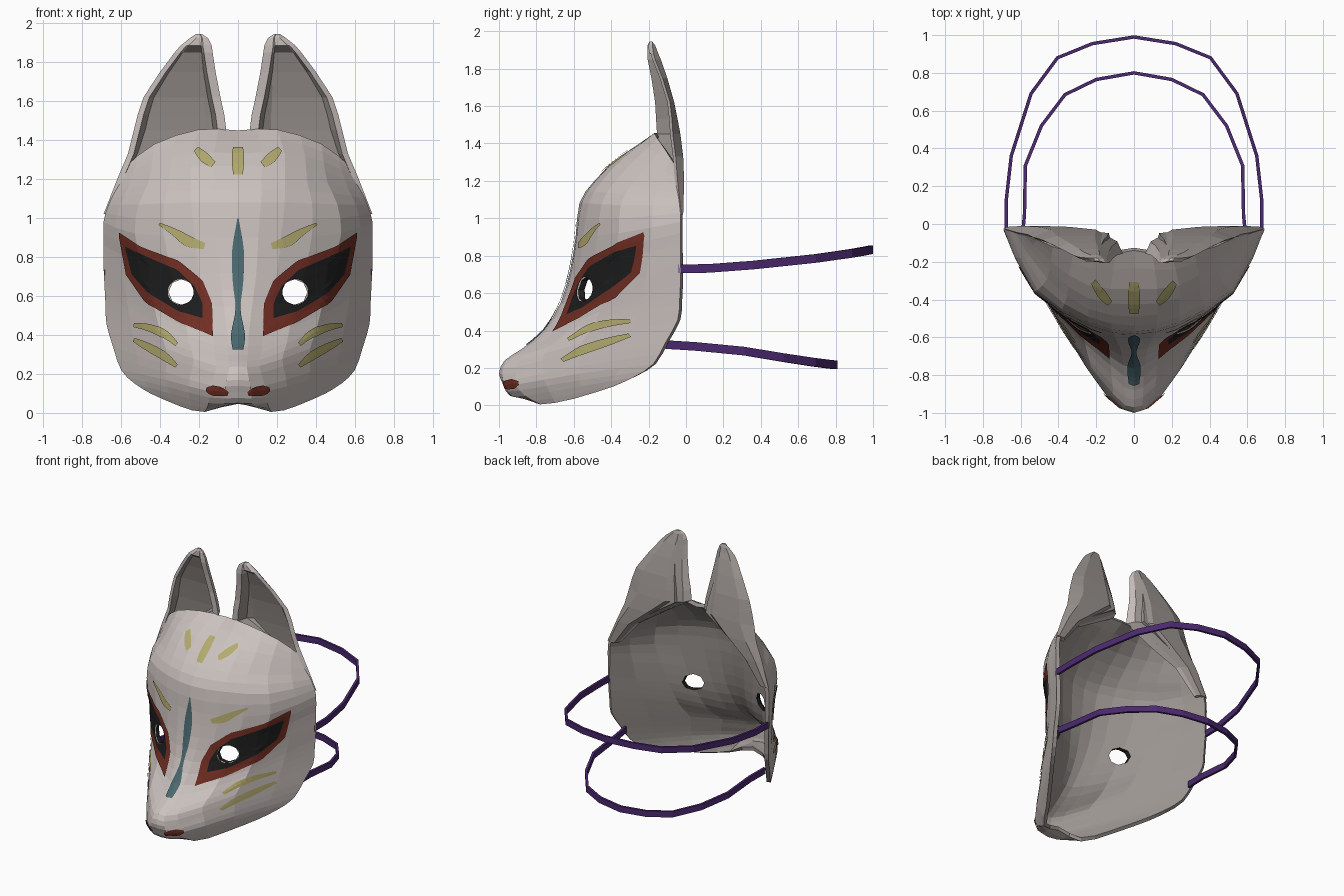
import bpy, bmesh, math
from mathutils import Vector
from mathutils.bvhtree import BVHTree

if "Cube" in bpy.data.objects:
    bpy.data.objects.remove(bpy.data.objects["Cube"])


def material(name, r, g, b):
    mat = bpy.data.materials.new(name)
    mat.use_nodes = True
    mat.diffuse_color = (r, g, b, 1)
    shader = next(n for n in mat.node_tree.nodes if n.type == 'BSDF_PRINCIPLED')
    shader.inputs["Base Color"].default_value = (r, g, b, 1)
    shader.inputs["Roughness"].default_value = 0.8
    return mat


white = material("chalk white", .60, .54, .52)
grey = material("bare grey", .33, .30, .285)
red = material("rust red", .17, .028, .017)
black = material("soot black", .013, .013, .013)
teal = material("dusty teal", .07, .14, .16)
gold = material("pale gold", .46, .41, .16)
purple = material("cord purple", .07, .022, .16)


def make_object(name, bm, *mats):
    mesh = bpy.data.meshes.new(name)
    bm.to_mesh(mesh)
    bm.free()
    for mat in mats:
        mesh.materials.append(mat)
    obj = bpy.data.objects.new(name, mesh)
    bpy.context.collection.objects.link(obj)
    return obj


def refine(points, steps):
    """Pass a smooth curve through the points."""
    result = []
    last = len(points) - 1
    for i in range(last):
        a, b = points[max(i - 1, 0)], points[i]
        c, d = points[i + 1], points[min(i + 2, last)]
        for k in range(steps):
            t = k / steps
            result.append(b + (c - a) * t / 2 + (a * 2 - b * 5 + c * 4 - d) * t * t / 2
                          + (b * 3 - a - c * 3 + d) * t ** 3 / 2)
    return result + [points[-1]]


def skin(bm, rows, closed=False):
    """Join rows of points with quads."""
    grid = [[bm.verts.new(p) for p in row] for row in rows]
    for low, high in zip(grid, grid[1:]):
        n = len(low)
        for i in range(n if closed else n - 1):
            j = (i + 1) % n
            bm.faces.new((low[i], low[j], high[j], high[i]))
    return grid


# Mask profiles from chin to crown: ridge, muzzle edge, cheek and rim
ridge = [(0, -.82, .05), (0, -.94, .05), (0, -.975, .11), (0, -1, .17), (0, -.97, .24),
         (0, -.88, .3), (0, -.76, .4), (0, -.67, .55), (0, -.62, .72), (0, -.59, .9),
         (0, -.57, 1.08), (0, -.49, 1.2), (0, -.345, 1.335), (0, -.14, 1.45)]
muzzle = [(.17, -.78, .005), (.15, -.86, .05), (.145, -.91, .11), (.13, -.91, .17), (.11, -.9, .24),
          (.12, -.8, .31), (.13, -.7, .4), (.16, -.62, .55), (.2, -.575, .72), (.22, -.55, .9),
          (.24, -.52, 1.08), (.24, -.45, 1.2), (.24, -.325, 1.33), (.2, -.17, 1.455)]
cheek = [(.3, -.6, .035), (.35, -.57, .1), (.37, -.57, .17), (.37, -.57, .25), (.37, -.56, .33),
         (.4, -.5, .42), (.42, -.46, .5), (.45, -.42, .62), (.49, -.385, .77), (.53, -.36, .92),
         (.51, -.35, 1.07), (.46, -.29, 1.18), (.44, -.2, 1.29), (.43, -.12, 1.38)]
rim = [(.45, -.39, .1), (.53, -.28, .15), (.6, -.175, .22), (.64, -.11, .335), (.675, -.045, .455),
       (.68, -.035, .55), (.685, -.03, .65), (.69, -.03, .75), (.69, -.03, .86), (.69, -.03, .98),
       (.665, -.03, 1.07), (.64, -.035, 1.13), (.6, -.04, 1.21), (.57, -.05, 1.27)]


def flip(points):
    return [(-x, y, z) for x, y, z in points]


columns = [flip(rim), flip(cheek), flip(muzzle), ridge, muzzle, cheek, rim]
columns = [refine([Vector(p) for p in col], 2) for col in columns]
mask_rows = [refine(list(row), 2) for row in zip(*columns)]
bm = bmesh.new()
skin(bm, mask_rows)
bm.normal_update()
surface = BVHTree.FromBMesh(bm)
mask = make_object("mask_shell", bm, white, grey)
solid = mask.modifiers.new("thickness", 'SOLIDIFY')
solid.thickness = .028
solid.material_offset = 1
solid.material_offset_rim = 1

# Eye holes cut through the shell
EYE = Vector((.29, .62))
EYE_RADIUS = .066
bm = bmesh.new()
for side in (-1, 1):
    made = bmesh.ops.create_cone(bm, cap_ends=True, segments=8, radius1=EYE_RADIUS,
                                 radius2=EYE_RADIUS, depth=1)
    for v in made["verts"]:
        x, y, z = v.co
        v.co = (side * EYE.x + x, z - .5, EYE.y + y)
bmesh.ops.recalc_face_normals(bm, faces=bm.faces)
cutter = make_object("eye_cutter", bm, black)
cut = mask.modifiers.new("eye_holes", 'BOOLEAN')
cut.object = cutter
cut.operation = 'DIFFERENCE'
cut.solver = 'EXACT'
cut.material_mode = 'TRANSFER'
bpy.context.view_layer.objects.active = mask
for name in ("thickness", "eye_holes"):
    bpy.ops.object.modifier_apply(modifier=name)
bpy.data.objects.remove(cutter)

# Ears: hollow leaves lofted from level sections
# height, inner x, outer x, inner edge y, outer edge y, back y
levels = [(1.02, .6, .69, -.06, -.04, -.015), (1.2, .45, .62, -.08, -.06, -.01),
          (1.33, .25, .565, -.13, -.07, -.015), (1.45, .06, .535, -.155, -.085, -.03),
          (1.53, .07, .515, -.16, -.09, -.045), (1.62, .09, .485, -.165, -.1, -.063),
          (1.75, .115, .4, -.185, -.14, -.1), (1.85, .13, .325, -.205, -.18, -.135),
          (1.885, .135, .295, -.207, -.19, -.15), (1.925, .155, .245, -.205, -.195, -.165),
          (1.945, .185, .215, -.195, -.195, -.18)]
for side, label in ((-1, "right"), (1, "left")):
    bm = bmesh.new()
    rows = []
    for z, xi, xo, yi, yo, yb in levels:
        hollow = yb - .018 if z < 1.86 else (yi + yo) / 2
        inner = min(.045 / (xo - xi), .3)
        outer = 1 - min(.03 / (xo - xi), .3)
        section = [(0, yi), (inner, yi), (inner + .06, hollow), (.55, hollow),
                   (outer - .06, hollow), (outer, yo), (1, yo + .015), (.8, yb), (.3, yb),
                   (.06, (yi + yb) / 2)]
        rows.append([(side * (xi + (xo - xi) * f), y, z) for f, y in section])
    grid = skin(bm, rows, closed=True)
    # Only the lip around the hollow is white
    for i, face in enumerate(bm.faces):
        face.material_index = 0 if i % len(section) in (0, 5, 9) else 1
    for face in list(bm.faces)[-3 * len(section):]:
        if face.calc_center_median().y < -.18:
            face.material_index = 0
    bm.faces.new(grid[0])
    bm.faces.new(grid[-1])
    bmesh.ops.recalc_face_normals(bm, faces=bm.faces)
    make_object(label + "_ear", bm, white, grey)


# Painted marks: thin plates draped over the shell
def drape(x, z):
    hit, normal, _, _ = surface.ray_cast(Vector((x, -3, z)), Vector((0, 1, 0)))
    if hit is None:
        hit, normal, _, _ = surface.find_nearest(Vector((x, -.5, z)))
    return hit + normal * (.007 if normal.y < 0 else -.007)


def paint(name, mat, patches, sides=(-1, 1), closed=False):
    bm = bmesh.new()
    for side in sides:
        for rows in patches:
            skin(bm, [[drape(side * x, z) for x, z in row] for row in rows], closed)
    bm.normal_update()
    bmesh.ops.reverse_faces(bm, faces=[f for f in bm.faces if f.normal.y > 0])
    make_object(name, bm, mat)


def stroke(*points):
    """Brush stroke through (x, z, half width) points."""
    path = refine([Vector(p) for p in points], 4)
    rows = []
    for i, p in enumerate(path):
        along = (path[min(i + 1, len(path) - 1)] - path[max(i - 1, 0)]).xy.normalized()
        across = Vector((-along.y, along.x)) * p.z
        rows.append([p.xy + across * s for s in (-1, 0, 1)])
    return rows


def outline(points, count=48):
    """Evenly spaced points around a closed outline."""
    points = [Vector(p) for p in points]
    edges = list(zip(points, points[1:] + points[:1]))
    total = sum((b - a).length for a, b in edges)
    result = []
    for k in range(count):
        d = total * k / count
        for a, b in edges:
            length = (b - a).length
            if d <= length:
                break
            d -= length
        result.append(a.lerp(b, min(d / length, 1)))
    return result


def ring(outer, inner, steps):
    return [[a.lerp(b, s / steps) for a, b in zip(outer, inner)] for s in range(steps + 1)]


eye_outer = outline([(.126, .39), (.13, .56), (.18, .68), (.3, .78), (.49, .85), (.61, .93),
                     (.57, .71), (.47, .565), (.3, .465)])
eye_inner = outline([(.178, .485), (.18, .565), (.22, .65), (.31, .735), (.46, .8), (.575, .855),
                     (.54, .71), (.45, .61), (.3, .52)])
eye_hole = [EYE + (p - EYE).normalized() * EYE_RADIUS for p in eye_inner]
paint("eye_borders", red, [ring(eye_outer, eye_inner, 2)], closed=True)
paint("eye_patches", black, [ring(eye_inner, eye_hole, 4)], closed=True)
paint("mouth_marks", red, [stroke((.05, .1, .01), (.085, .11, .022), (.13, .116, .023),
                                  (.158, .12, .008))])
paint("nose_stripe", teal, [stroke((0, 1, .002), (0, .83, .03), (0, .67, .026), (0, .53, .012),
                                   (0, .4, .034), (0, .32, .026))], sides=(1,))
paint("forehead_center_mark", gold, [stroke((0, 1.22, .024), (0, 1.29, .032), (0, 1.36, .026))],
      sides=(1,))
paint("gold_marks", gold, [
    stroke((.125, 1.27, .016), (.17, 1.305, .026), (.215, 1.35, .014)),
    stroke((.17, .855, .016), (.25, .88, .028), (.32, .925, .019), (.4, .97, .006)),
    stroke((.31, .35, .01), (.37, .4, .02), (.45, .437, .019), (.53, .45, .01)),
    stroke((.31, .24, .01), (.38, .295, .022), (.46, .34, .02), (.53, .375, .01))])


# Head straps: flat bands looping behind
def strap(name, half):
    points = [Vector(p) for p in half]
    path = points + [Vector((-p.x, p.y, p.z)) for p in points[-2::-1]]
    bm = bmesh.new()
    rows = []
    for i, p in enumerate(path):
        along = path[min(i + 1, len(path) - 1)] - path[max(i - 1, 0)]
        out = Vector((along.y, -along.x, 0)).normalized() * .009
        up = Vector((0, 0, .023))
        rows.append([p + out + up, p - out + up, p - out - up, p + out - up])
    grid = skin(bm, rows, closed=True)
    bm.faces.new(grid[0])
    bm.faces.new(grid[-1])
    bmesh.ops.recalc_face_normals(bm, faces=bm.faces)
    make_object(name, bm, purple)


strap("upper_strap", [(.677, -.04, .73), (.677, .12, .732), (.65, .36, .75), (.545, .69, .785),
                      (.405, .88, .812), (.22, .955, .825), (0, .99, .832)])
strap("lower_strap", [(.595, -.11, .325), (.58, .05, .315), (.575, .31, .29), (.49, .52, .255),
                      (.365, .685, .23), (.2, .765, .22), (0, .8, .216)])
